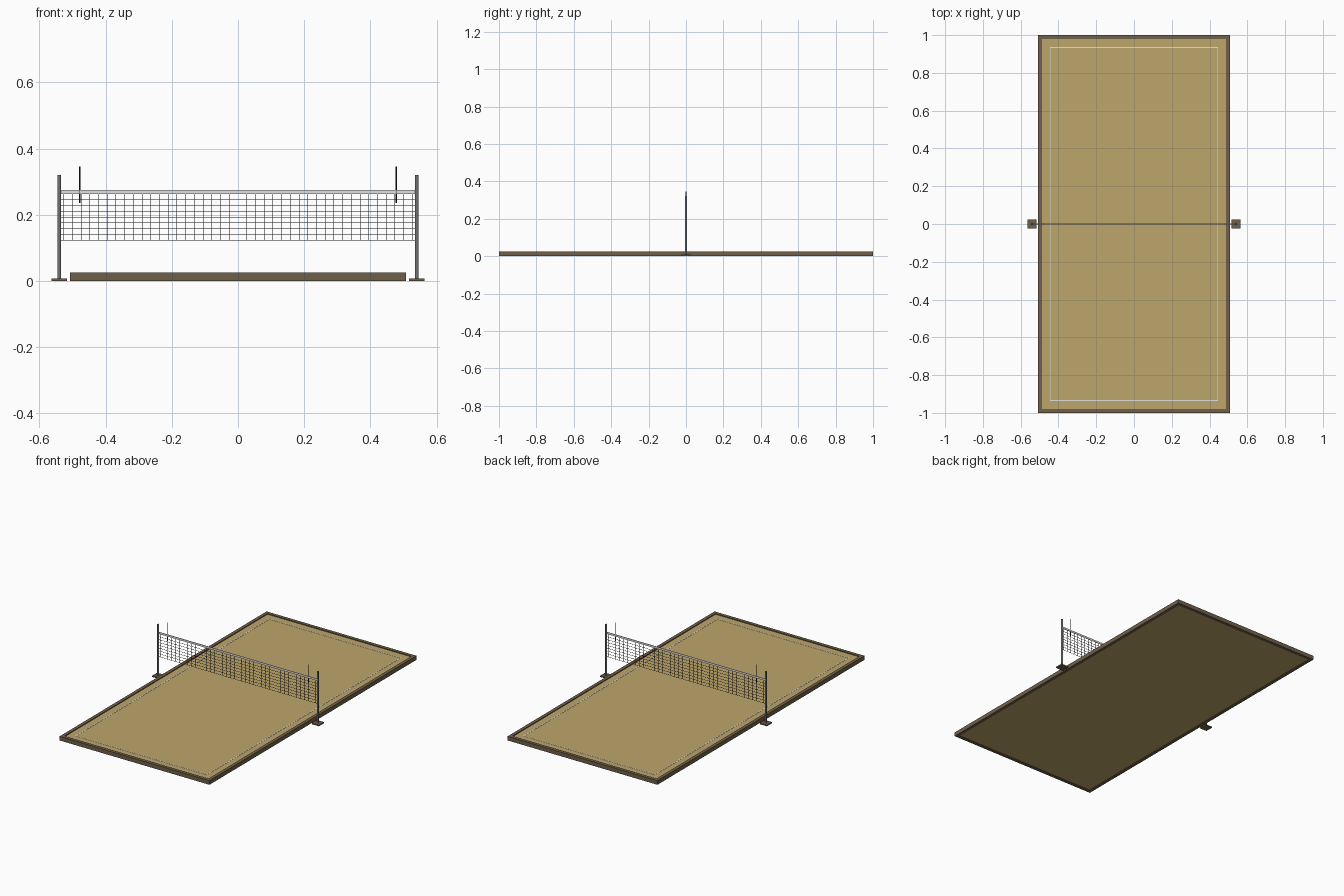
import bpy, bmesh
from mathutils import Matrix

if "Cube" in bpy.data.objects:
    bpy.data.objects.remove(bpy.data.objects["Cube"])


def material(name, r, g, b):
    """Flat material from sRGB 0-255 values."""
    def lin(c):
        c /= 255
        return c / 12.92 if c <= 0.04045 else ((c + 0.055) / 1.055) ** 2.4
    m = bpy.data.materials.new(name)
    m.diffuse_color = (lin(r), lin(g), lin(b), 1)
    m.use_nodes = True
    m.node_tree.nodes["Principled BSDF"].inputs["Base Color"].default_value = m.diffuse_color
    return m


SAND = material("sand", 190, 166, 108)
WOOD = material("brown_wood", 112, 96, 74)
STEEL = material("grey_steel", 112, 116, 120)
WHITE = material("white_tape", 225, 225, 222)
CORD = material("dark_cord", 38, 38, 38)


def finish(name, bm, mat):
    me = bpy.data.meshes.new(name)
    bm.to_mesh(me)
    bm.free()
    me.materials.append(mat)
    ob = bpy.data.objects.new(name, me)
    bpy.context.collection.objects.link(ob)
    return ob


def boxes(name, mat, spans):
    """One object from boxes given as (x0, x1, y0, y1, z0, z1)."""
    bm = bmesh.new()
    for x0, x1, y0, y1, z0, z1 in spans:
        bmesh.ops.create_cube(bm, size=1, matrix=Matrix.Translation(
            ((x0 + x1) / 2, (y0 + y1) / 2, (z0 + z1) / 2))
            @ Matrix.Diagonal((x1 - x0, y1 - y0, z1 - z0, 1)))
    return finish(name, bm, mat)


def rod(name, mat, x, r, z0, z1, sides):
    bm = bmesh.new()
    bmesh.ops.create_cone(bm, cap_ends=True, segments=sides, radius1=r, radius2=r,
                          depth=z1 - z0, matrix=Matrix.Translation((x, 0, (z0 + z1) / 2)))
    for f in bm.faces:
        f.smooth = len(f.verts) == 4
    for e in bm.edges:
        e.smooth = all(f.smooth for f in e.link_faces)
    return finish(name, bm, mat)


def border(hx, hy, w, z0, z1):
    """Four butt-jointed strips around a rectangle."""
    return [(-hx, hx, -hy, -hy + w, z0, z1), (-hx, hx, hy - w, hy, z0, z1),
            (-hx, -hx + w, -hy + w, hy - w, z0, z1),
            (hx - w, hx, -hy + w, hy - w, z0, z1)]


# Court: sand bed, timber surround and boundary lines
HX, HY, BEAM = 0.507, 1.0, 0.02
SAND_TOP = 0.02
boxes("sand_bed", SAND, [(-HX + BEAM, HX - BEAM, -HY + BEAM, HY - BEAM, 0.003, SAND_TOP)])
boxes("timber_frame", WOOD, border(HX, HY, BEAM, 0, 0.025))
boxes("boundary_lines", WHITE, border(0.446, 0.937, 0.005, SAND_TOP - 0.001, SAND_TOP + 0.001))

# Posts with foot plates, and antennas on the net
POST_X = 0.54
for side, s in (("left", -1), ("right", 1)):
    x = s * POST_X
    boxes(side + "_foot_plate", WOOD, [(x - 0.024, x + 0.024, -0.024, 0.024, 0, 0.008)])
    rod(side + "_post", STEEL, x, 0.006, 0.006, 0.32, 12)
    rod(side + "_antenna", CORD, s * 0.478, 0.0016, 0.235, 0.345, 8)

# Net: top tape and cord mesh
NET_TOP, NET_BOTTOM, T = 0.262, 0.123, 0.0007
boxes("net_top_tape", WHITE, [(-POST_X, POST_X, -0.0015, 0.0015, NET_TOP, 0.274)])
STEP = 2 * POST_X / 41
cords = [(i * STEP - T, i * STEP + T, -T, T, NET_BOTTOM, NET_TOP) for i in range(-20, 21)]
for i in range(8):
    z = NET_BOTTOM + i * (NET_TOP - NET_BOTTOM) / 8
    cords.append((-POST_X, POST_X, -T, T, z - T, z + T))
boxes("net_mesh", CORD, cords)
